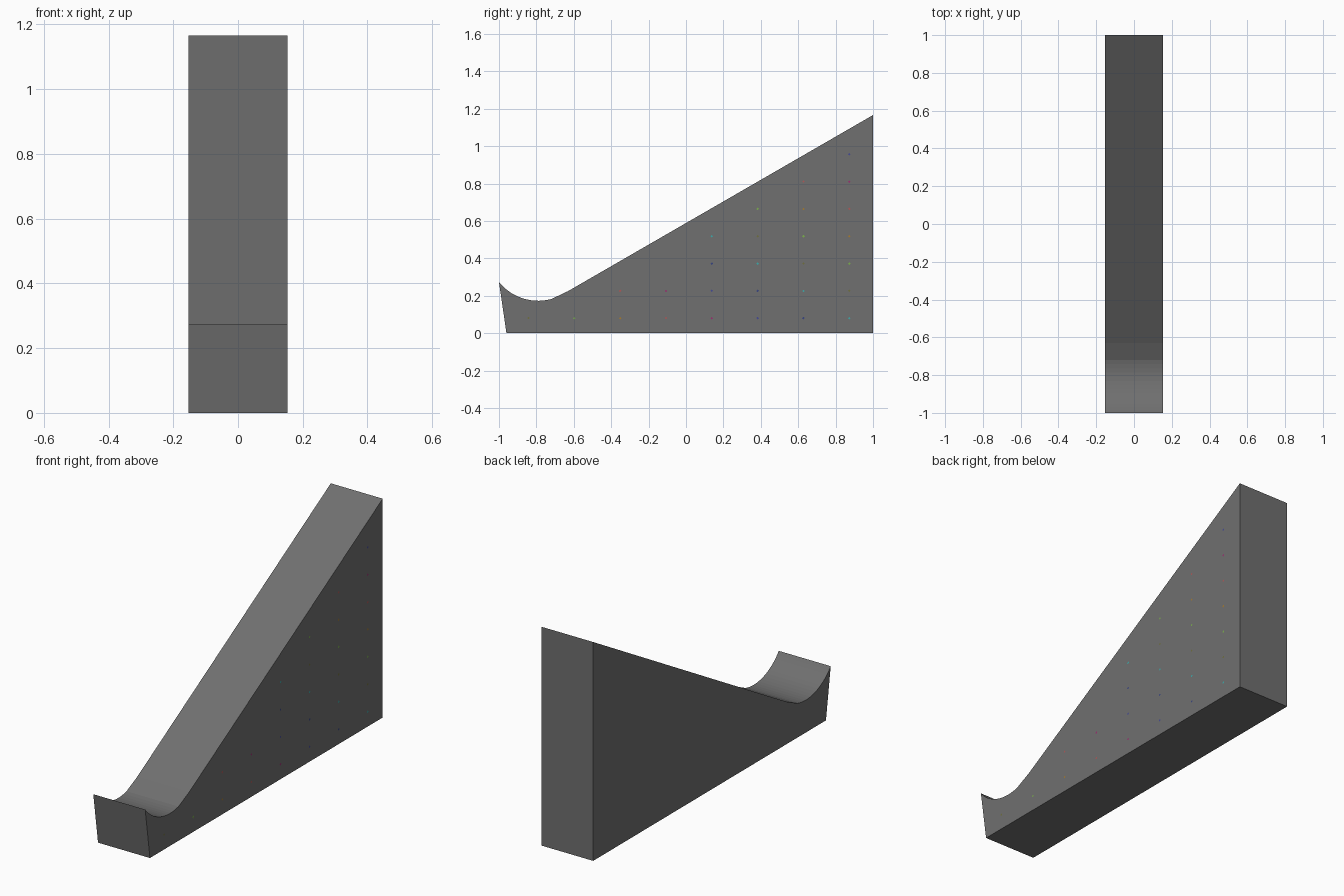
import bpy, bmesh, math

if "Cube" in bpy.data.objects:
    bpy.data.objects.remove(bpy.data.objects["Cube"])

HALF = 0.153  # half width in x


def material(name, rgb):
    m = bpy.data.materials.new(name)
    m.diffuse_color = (*rgb, 1)
    m.use_nodes = True
    m.node_tree.nodes["Principled BSDF"].inputs["Base Color"].default_value = m.diffuse_color
    return m


def finish(name, bm, mats):
    bmesh.ops.recalc_face_normals(bm, faces=bm.faces)
    me = bpy.data.meshes.new(name)
    bm.to_mesh(me)
    bm.free()
    for m in mats:
        me.materials.append(m)
    ob = bpy.data.objects.new(name, me)
    bpy.context.collection.objects.link(ob)
    return ob


# Ramp: side profile (y, z) with a round scoop at the low end
R, CY, BOTTOM = 0.27, -0.79, 0.173
profile = [(-0.96, 0), (1, 0), (1, 1.166), (-0.63, 0.225)]
a0, a1 = math.radians(15), -math.asin((1 + CY) / R)
for k in range(15):
    a = a0 + (a1 - a0) * k / 14
    profile.append((CY + R * math.sin(a), BOTTOM + R * (1 - math.cos(a))))

bm = bmesh.new()
face = bm.faces.new([bm.verts.new((-HALF, y, z)) for y, z in profile])
ext = bmesh.ops.extrude_face_region(bm, geom=[face])
moved = [g for g in ext["geom"] if isinstance(g, bmesh.types.BMVert)]
bmesh.ops.translate(bm, verts=moved, vec=(2 * HALF, 0, 0))
finish("ramp_body", bm, [material("dark grey", (0.16, 0.16, 0.16))])

# Tiny coloured dots on the right side, hue stepping along the diagonals
dot_mats = [material(n, c) for n, c in (
    ("olive", (0.16, 0.16, 0.05)), ("lime", (0.2, 0.42, 0.08)),
    ("orange", (0.38, 0.2, 0.03)), ("red", (0.42, 0.1, 0.1)),
    ("magenta", (0.32, 0.03, 0.16)), ("blue", (0.06, 0.07, 0.3)),
    ("navy", (0.04, 0.06, 0.22)), ("cyan", (0.05, 0.4, 0.4)))]
first_column = (0, 2, 4, 4, 5, 6, 7)  # leftmost dot in each row
bm = bmesh.new()
for j, start in enumerate(first_column):
    for i in range(start, 8):
        y, z, s = -0.842 + 0.245 * i, 0.08 + 0.146 * j, 0.007
        f = bm.faces.new([bm.verts.new((HALF + 0.001, y + dy, z + dz))
                          for dy, dz in ((s, 0), (0, s), (-s, 0), (0, -s))])
        f.material_index = (i + j) % 8
        f.normal_update()
finish("side_dots", bm, dot_mats)
